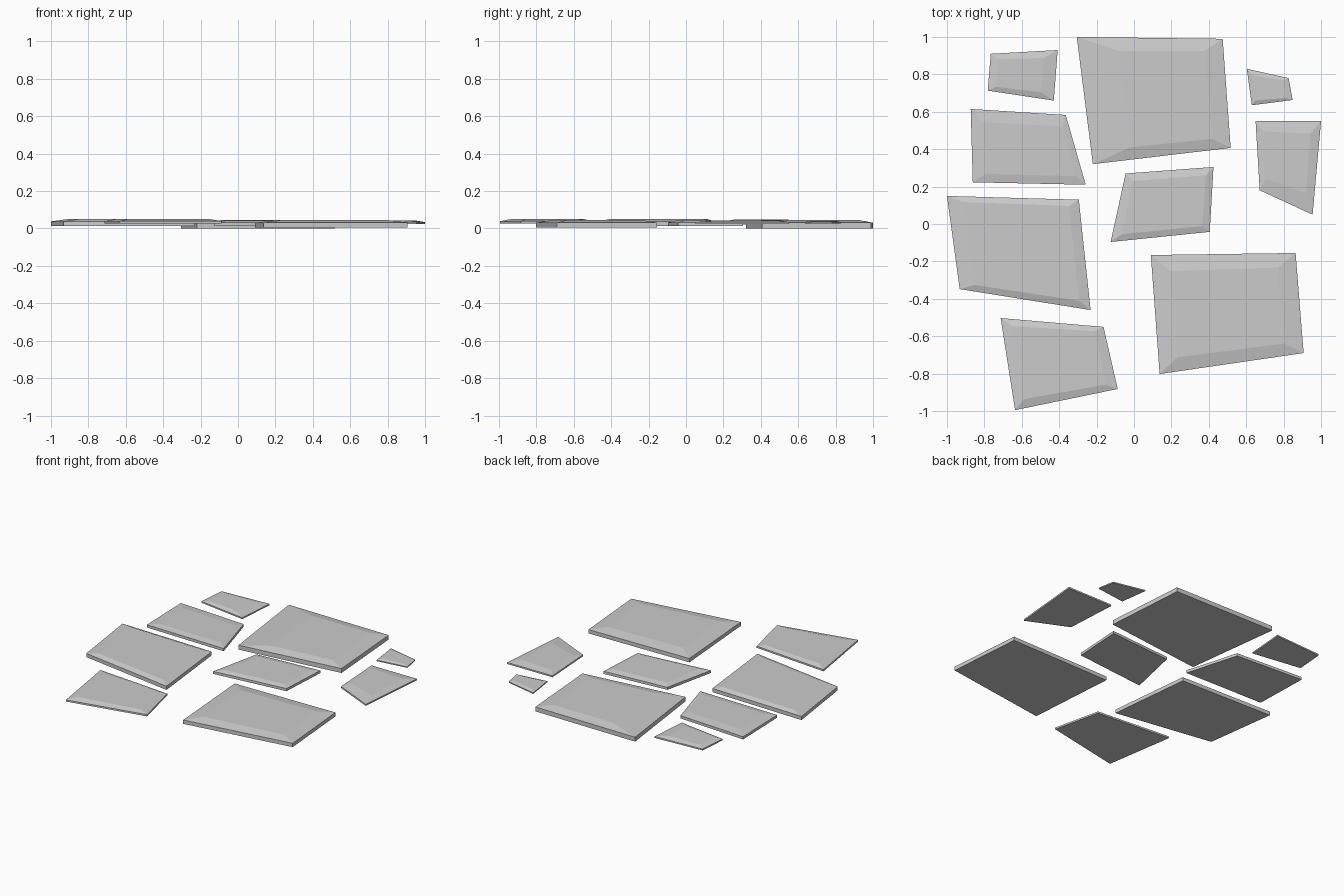
import bpy
import bmesh
from mathutils import Vector

if "Cube" in bpy.data.objects:
    bpy.data.objects.remove(bpy.data.objects["Cube"])

# name: outline (back-left, back-right, front-right, front-left),
#       heights (base, rim, top), raised top extents as fractions (left, right, back, front)
STONES = {
    "stone_back_left": ([(-.766, .91), (-.408, .93), (-.429, .66), (-.782, .713)], (.027, .037, .046), (.12, .8, .15, .87)),
    "stone_back_large": ([(-.306, 1), (.474, .99), (.517, .407), (-.22, .32)], (0, .031, .045), (.28, .87, .11, .9)),
    "stone_back_right_small": ([(.603, .83), (.827, .78), (.848, .663), (.63, .635)], (.026, .034, .041), (.1, .85, .15, .88)),
    "stone_right": ([(.65, .55), (1, .55), (.955, .05), (.672, .18)], (.023, .034, .044), (.12, .85, .14, .8)),
    "stone_left_upper": ([(-.873, .615), (-.365, .583), (-.258, .21), (-.862, .223)], (.02, .039, .047), (.12, .93, .17, .88)),
    "stone_centre": ([(-.045, .27), (.425, .305), (.405, -.042), (-.125, -.096)], (.014, .032, .042), (.1, .92, .12, .9)),
    "stone_left_large": ([(-1, .15), (-.295, .13), (-.232, -.46), (-.932, -.348)], (.012, .038, .05), (.12, .92, .06, .93)),
    "stone_front_right": ([(.09, -.166), (.864, -.155), (.907, -.69), (.137, -.802)], (.004, .031, .045), (.13, .87, .14, .88)),
    "stone_front_left": ([(-.713, -.503), (-.163, -.55), (-.087, -.882), (-.636, -.995)], (.027, .039, .05), (.1, .9, .08, .9)),
}


def make_stone(name, outline, heights, extents):
    a, b, c, d = [Vector(p) for p in outline]
    base, rim, top = heights
    left, right, back, front = extents

    def inside(u, v):
        return a.lerp(b, u).lerp(d.lerp(c, u), v)

    # Raised, chamfered top face
    cap = [inside(left, back), inside(right, back), inside(right, front), inside(left, front)]
    bm = bmesh.new()
    rings = [[bm.verts.new((p.x, p.y, z)) for p in ring]
             for ring, z in (((a, b, c, d), base), ((a, b, c, d), rim), (cap, top))]
    bm.faces.new(rings[0])
    bm.faces.new(rings[2])
    for lower, upper in zip(rings, rings[1:]):
        for i in range(4):
            j = (i + 1) % 4
            bm.faces.new((lower[i], lower[j], upper[j], upper[i]))
    bmesh.ops.recalc_face_normals(bm, faces=bm.faces)
    mesh = bpy.data.meshes.new(name)
    bm.to_mesh(mesh)
    bm.free()
    bpy.context.collection.objects.link(bpy.data.objects.new(name, mesh))


for name, (outline, heights, extents) in STONES.items():
    make_stone(name, outline, heights, extents)
